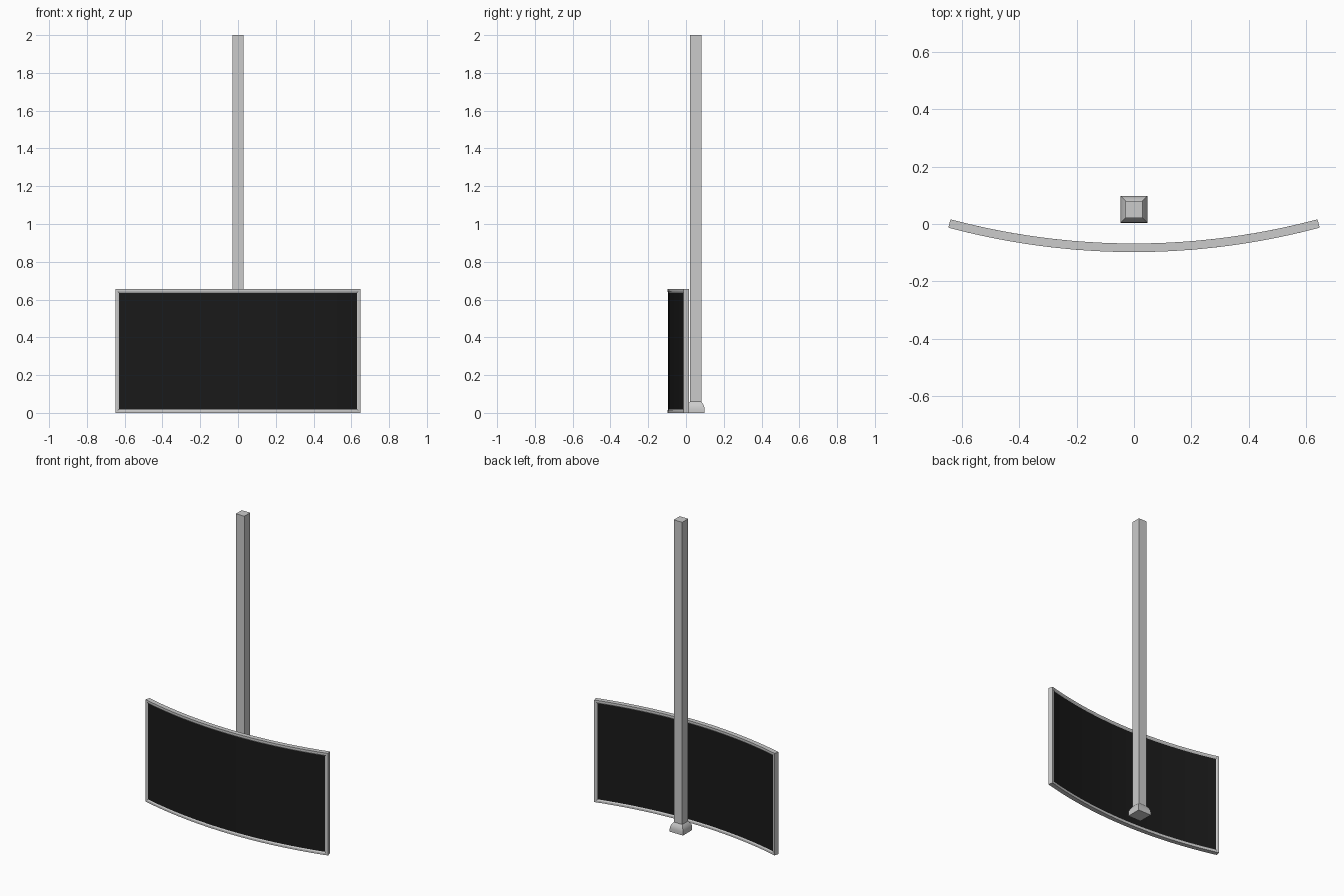
import bpy, bmesh
from math import sin, cos, radians

if "Cube" in bpy.data.objects:
    bpy.data.objects.remove(bpy.data.objects["Cube"])

R, CY, HALF = 2.49, 2.407, radians(15)   # arc radius, arc centre y, half angle
T, H, SEG = 0.015, 0.655, 24             # half thickness, height, segments


def bent(s, depth, z):
    """Arc length s from the middle, depth outward from the mid surface, height z."""
    a, r = s / R, R + depth
    return (r * sin(a), CY - r * cos(a), z)


def make(name, bm, colour=None):
    bmesh.ops.recalc_face_normals(bm, faces=bm.faces)
    me = bpy.data.meshes.new(name)
    bm.to_mesh(me)
    bm.free()
    ob = bpy.data.objects.new(name, me)
    bpy.context.collection.objects.link(ob)
    if colour:
        mat = bpy.data.materials.new(name + "_material")
        mat.diffuse_color = colour
        mat.use_nodes = True
        mat.node_tree.nodes["Principled BSDF"].inputs["Base Color"].default_value = mat.diffuse_color
        me.materials.append(mat)
    return ob


def bridge(bm, a, b):
    n = len(a)
    for i in range(n):
        j = (i + 1) % n
        bm.faces.new((a[i], a[j], b[j], b[i]))


def outline(inset):
    """Rectangle outline, subdivided along the bottom and top edges."""
    w = HALF * R - inset
    xs = [-w + 2 * w * i / SEG for i in range(SEG + 1)]
    return [(x, inset) for x in xs] + [(x, H - inset) for x in reversed(xs)]


# Curved frame: chamfered profile swept round the rectangle
bm = bmesh.new()
profile = [(0, T), (0.012, T), (0.019, T - 0.004),
           (0.019, 0.004 - T), (0.012, -T), (0, -T)]
loops = [[bm.verts.new(bent(s, d, z)) for s, z in outline(i)] for i, d in profile]
for k in range(len(loops)):
    bridge(bm, loops[k], loops[(k + 1) % len(loops)])
make("curved_frame", bm)

# Dark screen panel, slightly recessed on both faces
bm = bmesh.new()
w = HALF * R - 0.018
rings = []
for i in range(SEG + 1):
    s = -w + 2 * w * i / SEG
    rings.append([bm.verts.new(bent(s, d, z)) for d, z in
                  ((T - 0.004, 0.018), (T - 0.004, H - 0.018),
                   (0.004 - T, H - 0.018), (0.004 - T, 0.018))])
for a, b in zip(rings, rings[1:]):
    bridge(bm, a, b)
bm.faces.new(rings[0])
bm.faces.new(rings[-1])
make("screen_panel", bm, (0.01, 0.01, 0.01, 1))


def square_stack(name, sections, y=0.051):
    """Square cross-sections (half width, z) joined into a closed solid."""
    bm = bmesh.new()
    rings = [[bm.verts.new((sx * h, y + sy * h, z)) for sx, sy in
              ((-1, -1), (1, -1), (1, 1), (-1, 1))] for h, z in sections]
    for a, b in zip(rings, rings[1:]):
        bridge(bm, a, b)
    bm.faces.new(rings[0])
    bm.faces.new(rings[-1])
    return make(name, bm)


# Square post and its flared foot
square_stack("post", [(0.03, 0.03), (0.03, 2.0)])
foot = square_stack("post_foot", [(0.047, 0), (0.047, 0.02), (0.0455, 0.032),
                                  (0.041, 0.043), (0.036, 0.052), (0.03, 0.06)])
bpy.context.view_layer.objects.active = foot
foot.select_set(True)
bpy.ops.object.shade_smooth_by_angle(angle=radians(35))
